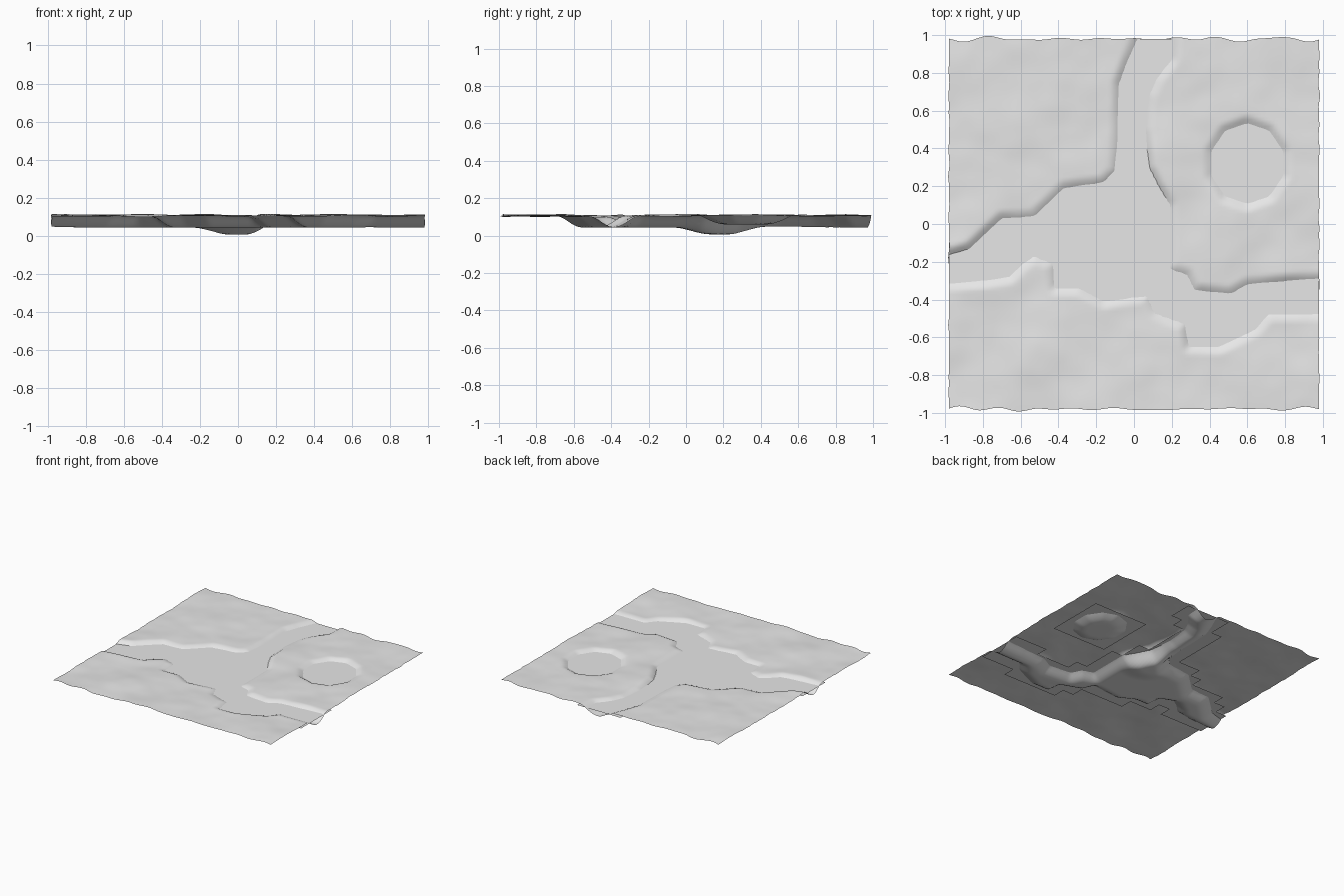
import bpy, bmesh, math
from mathutils import Vector, noise

WATER = 0.09   # water level
N = 110        # terrain cells per side
HALF = 0.98

# Shorelines of the three-armed river, run on past the border
NORTH_WEST = [(-1.3, -.2), (-.97, -.16), (-.87, -.13), (-.7, .03), (-.53, .04), (-.37, .19),
              (-.16, .22), (-.1, .28), (-.09, .4), (-.08, .74), (-.04, .85), (.02, .98), (.05, 1.3)]
NORTH_EAST = [(.24, 1.3), (.2, .87), (.12, .77), (.08, .68), (.06, .5), (.08, .3), (.13, .2),
              (.19, .1), (.19, -.24), (.28, -.27), (.32, -.35), (.51, -.37), (.6, -.32),
              (.82, -.3), (1.3, -.27)]
SOUTH = [(1.3, -.47), (.71, -.48), (.64, -.56), (.45, -.65), (.29, -.65), (.27, -.53), (.11, -.47),
         (.07, -.38), (-.16, -.41), (-.29, -.34), (-.42, -.34), (-.43, -.21), (-.53, -.17),
         (-.6, -.22), (-.66, -.28), (-.79, -.3), (-1.3, -.34)]
RIVER = [Vector(p) for p in NORTH_WEST + NORTH_EAST + SOUTH]
POND = [Vector((.6 + .2 * math.cos(a), .32 + .215 * math.sin(a)))
        for a in (math.tau * (i + .5) / 10 for i in range(10))]


def inside_depth(p, poly):
    """Distance to the shoreline, positive over water."""
    best, inside = 9.0, False
    for a, b in zip(poly, poly[1:] + poly[:1]):
        ab = b - a
        t = max(0, min(1, (p - a).dot(ab) / ab.length_squared))
        best = min(best, (p - a - ab * t).length)
        if (a.y > p.y) != (b.y > p.y) and p.x < a.x + ab.x * (p.y - a.y) / ab.y:
            inside = not inside
    return best if inside else -best


def smooth(t):
    t = max(0, min(1, t))
    return t * t * (3 - 2 * t)


def height(x, y):
    p = Vector((x, y))
    land = .107 + .012 * noise.noise((x * 3, y * 3, 4)) + .003 * noise.noise((x * 8, y * 8, 1))
    land = max(.098, land)
    river, pond = inside_depth(p, RIVER), inside_depth(p, POND)
    d = max(river, pond)
    if d < 0:
        return WATER + (land - WATER) * smooth(.15 - d / .05)
    bed = .047 if river > pond else .03
    hollow = .036 * smooth(1.25 - (p - Vector((0, .18))).length / .2)
    return WATER - (bed + hollow) * math.sin(min(1, d / .1) * math.pi / 2)


def make_object(name, bm, mat):
    mesh = bpy.data.meshes.new(name)
    bm.to_mesh(mesh)
    bm.free()
    mesh.materials.append(mat)
    mesh.shade_smooth()
    obj = bpy.data.objects.new(name, mesh)
    bpy.context.collection.objects.link(obj)
    return obj


if "Cube" in bpy.data.objects:
    bpy.data.objects.remove(bpy.data.objects["Cube"])

grey = bpy.data.materials.new("plain grey")
grey.use_nodes = True
colour = (.8, .8, .8, 1)
grey.diffuse_color = colour
grey.node_tree.nodes["Principled BSDF"].inputs["Base Color"].default_value = colour

# Terrain sheet with a carved river and pond and a ragged border
bm = bmesh.new()
bmesh.ops.create_grid(bm, x_segments=N, y_segments=N, size=HALF)
for v in bm.verts:
    x, y = v.co.x, v.co.y
    v.co.z = height(x, y)
    near_x = smooth((abs(x) - .9) / .08)
    near_y = smooth((abs(y) - .9) / .08)
    v.co.x += near_x * .007 * noise.noise((y * 14, x, 7))
    v.co.y += near_y * (.005 * math.sin(x * 31 + y) + .02 * noise.noise((x * 6, y, 2)))
make_object("terrain", bm, grey)


# Flat water sheets made of the square cells that touch the water
def water_sheet(name, poly, cells, margin):
    bm = bmesh.new()
    bmesh.ops.create_grid(bm, x_segments=cells, y_segments=cells, size=HALF)
    dry = [f for f in bm.faces
           if inside_depth(f.calc_center_median().to_2d(), poly) < -margin]
    bmesh.ops.delete(bm, geom=dry, context='FACES')
    bmesh.ops.translate(bm, verts=bm.verts, vec=(0, 0, WATER))
    make_object(name, bm, grey)


water_sheet("river_water", RIVER, 20, .07)

# Pond water is a single square
bm = bmesh.new()
bmesh.ops.create_grid(bm, x_segments=1, y_segments=1, size=.245)
bmesh.ops.translate(bm, verts=bm.verts, vec=(.6, .32, WATER))
make_object("pond_water", bm, grey)
